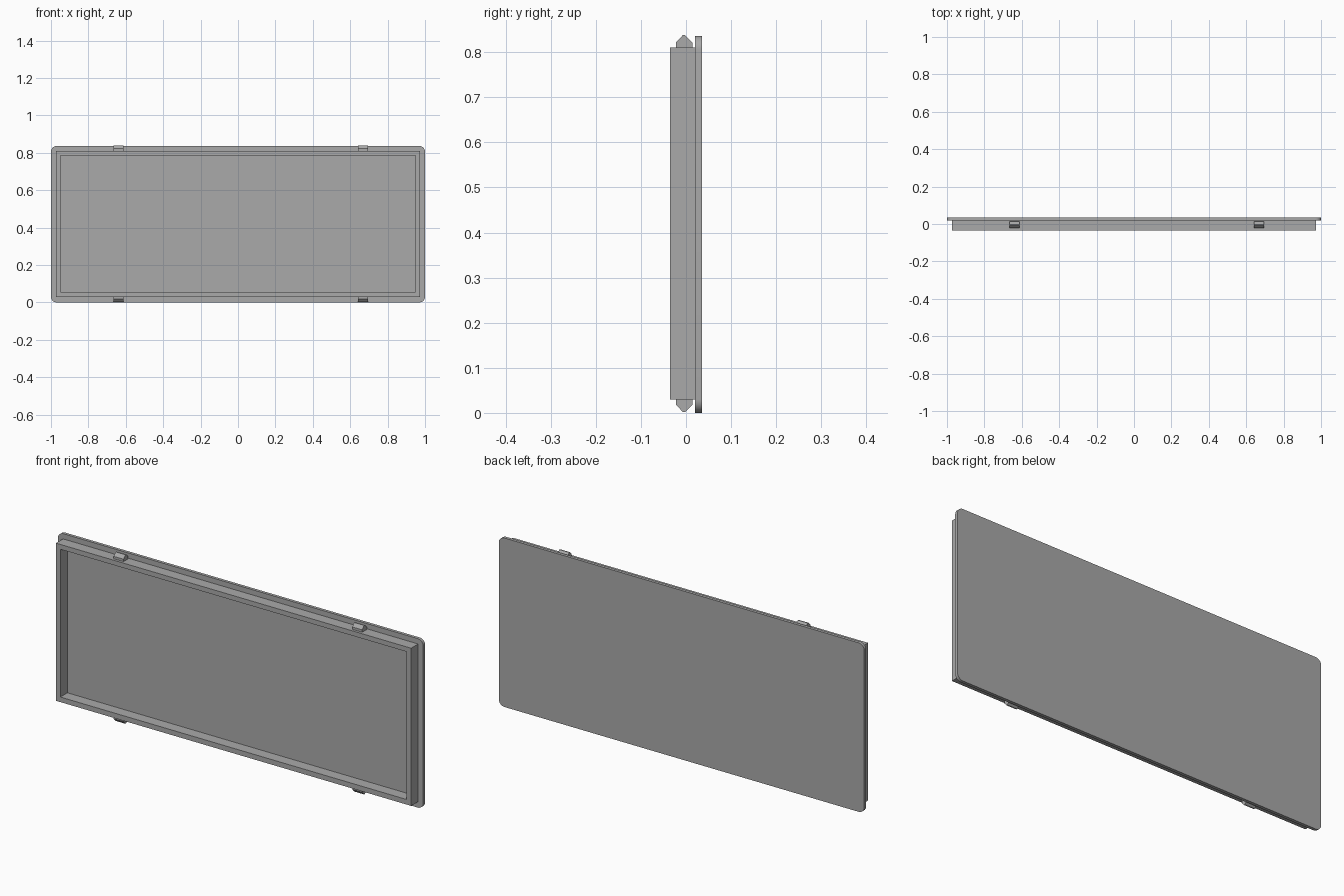
import bpy
import bmesh
from math import cos, sin, pi

if "Cube" in bpy.data.objects:
    bpy.data.objects.remove(bpy.data.objects["Cube"], do_unlink=True)

grey = bpy.data.materials.new("plain grey")
grey.use_nodes = True
GREY = (0.4, 0.4, 0.4, 1)
grey.diffuse_color = GREY
grey.node_tree.nodes["Principled BSDF"].inputs["Base Color"].default_value = GREY


def finish(name, bm):
    bmesh.ops.recalc_face_normals(bm, faces=bm.faces[:])
    mesh = bpy.data.meshes.new(name)
    bm.to_mesh(mesh)
    bm.free()
    mesh.materials.append(grey)
    obj = bpy.data.objects.new(name, mesh)
    bpy.context.collection.objects.link(obj)
    return obj


def extrude_profile(name, points, shift):
    """Fill a closed profile and sweep it along a vector."""
    bm = bmesh.new()
    face = bm.faces.new([bm.verts.new(p) for p in points])
    swept = bmesh.ops.extrude_face_region(bm, geom=[face])["geom"]
    verts = [v for v in swept if isinstance(v, bmesh.types.BMVert)]
    bmesh.ops.translate(bm, verts=verts, vec=shift)
    return finish(name, bm)


def rectangle(half_x, z0, z1, y):
    return [(-half_x, y, z0), (half_x, y, z0), (half_x, y, z1), (-half_x, y, z1)]


# Back plate with rounded corners
HEIGHT, RADIUS, STEPS = 0.836, 0.03, 8
outline = []
for corner, (sx, sz) in enumerate([(1, 1), (-1, 1), (-1, -1), (1, -1)]):
    for i in range(STEPS + 1):
        a = (corner + i / STEPS) * pi / 2
        outline.append((sx * (1 - RADIUS) + RADIUS * cos(a), 0.02,
                        HEIGHT / 2 + sz * (HEIGHT / 2 - RADIUS) + RADIUS * sin(a)))
plate = extrude_profile("back_plate", outline, (0, 0.015, 0))
plate.select_set(True)
bpy.context.view_layer.objects.active = plate
bpy.ops.object.shade_smooth_by_angle()

# Raised rectangular rim, open at the front
FRONT, BACK = -0.035, 0.02
bm = bmesh.new()
loops = [[bm.verts.new(p) for p in rectangle(*size)] for size in (
    (0.972, 0.03, 0.81, BACK), (0.972, 0.03, 0.81, FRONT),
    (0.948, 0.055, 0.786, FRONT), (0.948, 0.055, 0.786, BACK))]
for a, b in zip(loops, loops[1:] + loops[:1]):
    for i in range(4):
        j = (i + 1) % 4
        bm.faces.new((a[i], a[j], b[j], b[i]))
finish("front_rim", bm)

# Pointed snap clips on the upper and lower edges of the rim
CLIP = [(-0.022, 0), (-0.022, 0.012), (-0.007, 0.028),
        (-0.002, 0.028), (0.014, 0.012), (0.014, 0)]
for side, x in (("right", -0.665), ("left", 0.641)):
    for level, base, direction in (("upper", 0.81, 1), ("lower", 0.03, -1)):
        points = [(x, y, base + direction * h) for y, h in CLIP]
        extrude_profile(f"{level}_{side}_clip", points, (0.054, 0, 0))
